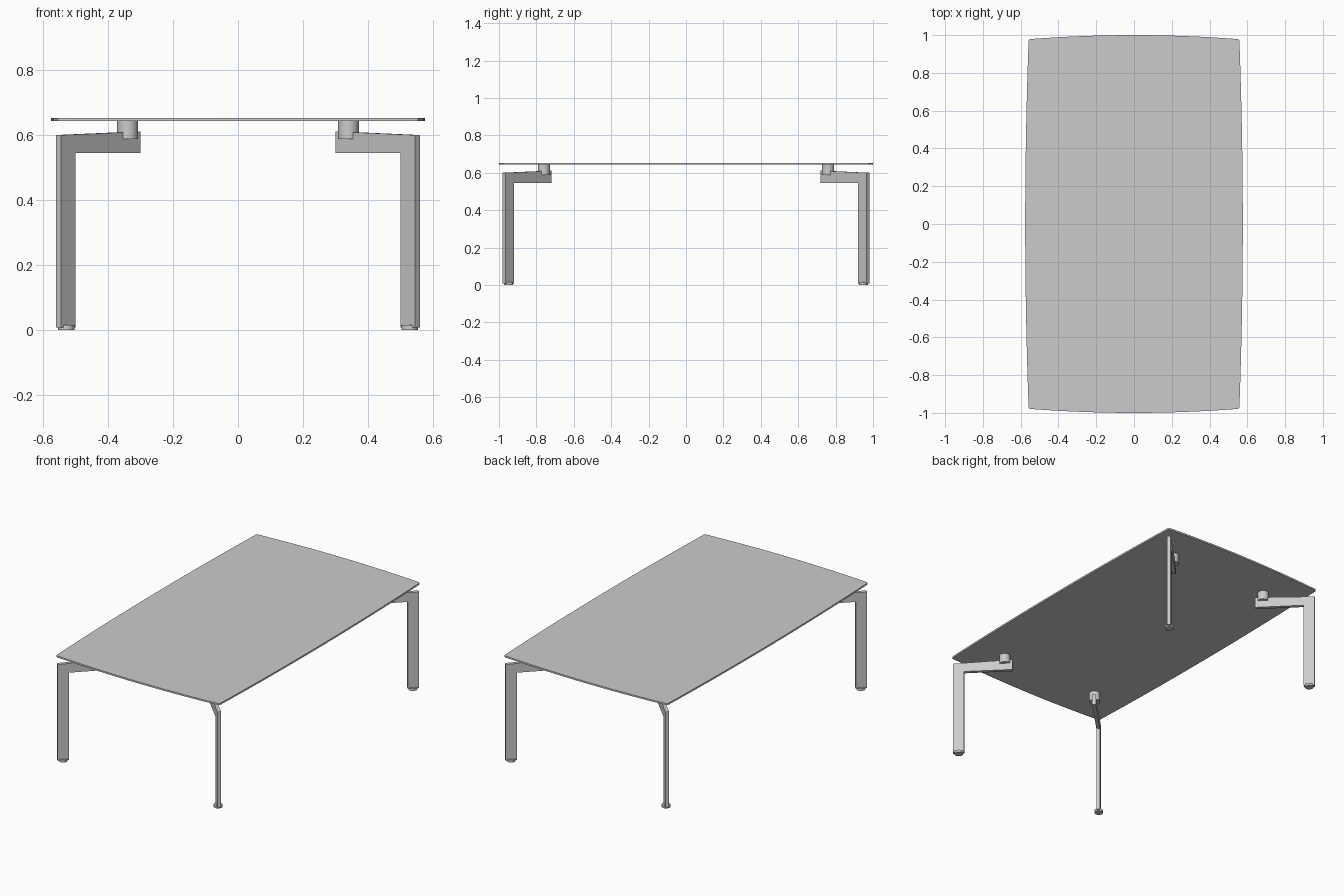
import bpy
import bmesh
from math import sin, cos, pi, radians
from mathutils import Vector

cube = bpy.data.objects.get("Cube")
if cube:
    bpy.data.objects.remove(cube, do_unlink=True)

grey = bpy.data.materials.new("soft grey")
grey.use_nodes = True
COLOUR = (0.6, 0.6, 0.6, 1)
grey.diffuse_color = COLOUR
grey.node_tree.nodes["Principled BSDF"].inputs["Base Color"].default_value = COLOUR


def prism(name, points, offset):
    """Extrude a flat outline of 3D points along an offset."""
    bm = bmesh.new()
    base = bm.faces.new([bm.verts.new(p) for p in points])
    grown = bmesh.ops.extrude_face_region(bm, geom=[base])["geom"]
    bmesh.ops.translate(bm, vec=offset, verts=[g for g in grown if isinstance(g, bmesh.types.BMVert)])
    bmesh.ops.recalc_face_normals(bm, faces=bm.faces)
    mesh = bpy.data.meshes.new(name)
    bm.to_mesh(mesh)
    bm.free()
    obj = bpy.data.objects.new(name, mesh)
    bpy.context.collection.objects.link(obj)
    mesh.materials.append(grey)
    return obj


def smooth(obj):
    bpy.ops.object.select_all(action="DESELECT")
    obj.select_set(True)
    bpy.context.view_layer.objects.active = obj
    bpy.ops.object.shade_smooth_by_angle(angle=radians(30))


def cylinder(name, x, y, radius, low, high):
    ring = [Vector((x + radius * cos(a), y + radius * sin(a), low))
            for a in (2 * pi * i / 32 for i in range(32))]
    smooth(prism(name, ring, Vector((0, 0, high - low))))


# Top: four gently bowed edges meeting at small rounded corners
CX, CY, BOW_X, BOW_Y, INSET, STEPS = 0.558, 0.979, 0.018, 0.021, 0.01, 16
outline = []
for side in range(4):
    sign = 1 if side < 2 else -1
    for i in range(STEPS + 1):
        t = 2 * i / STEPS - 1
        if side % 2 == 0:
            p = (sign * (CX + BOW_X * (1 - t * t)), sign * t * (CY - INSET))
        else:
            p = (-sign * t * (CX - INSET), sign * (CY + BOW_Y * (1 - t * t)))
        outline.append(Vector((*p, 0.643)))
    # corner rounding between this edge and the next
    sx, sy = [(1, 1), (-1, 1), (-1, -1), (1, -1)][side]
    start = side * pi / 2
    for k in (1, 2):
        a = start + k * pi / 6
        outline.append(Vector((sx * (CX - INSET) + INSET * cos(a),
                               sy * (CY - INSET) + INSET * sin(a), 0.643)))
smooth(prism("table_top", outline, Vector((0, 0, 0.01))))

# Legs: flat angled plates on the diagonals, each with a foot and a support post
THICK = 0.021
LENGTH = 0.347
PROFILE = [(0, 0.008), (0, 0.6), (LENGTH, 0.611), (LENGTH, 0.545), (0.064, 0.545), (0.064, 0.008)]
for sx, x_name in ((1, "left"), (-1, "right")):
    for sy, y_name in ((-1, "front"), (1, "back")):
        tag = f"{y_name}_{x_name}"
        inward = Vector((-sx, -sy, 0)).normalized()
        across = Vector((-inward.y, inward.x, 0))
        corner = Vector((sx * 0.5525, sy * 0.9725, 0))
        points = [corner + inward * d + Vector((0, 0, z)) - across * THICK / 2 for d, z in PROFILE]
        prism(f"{tag}_leg", points, across * THICK)
        cylinder(f"{tag}_foot", sx * 0.529, sy * 0.949, 0.025, 0, 0.015)
        cylinder(f"{tag}_post", sx * 0.34, sy * 0.76, 0.032, 0.588, 0.643)
